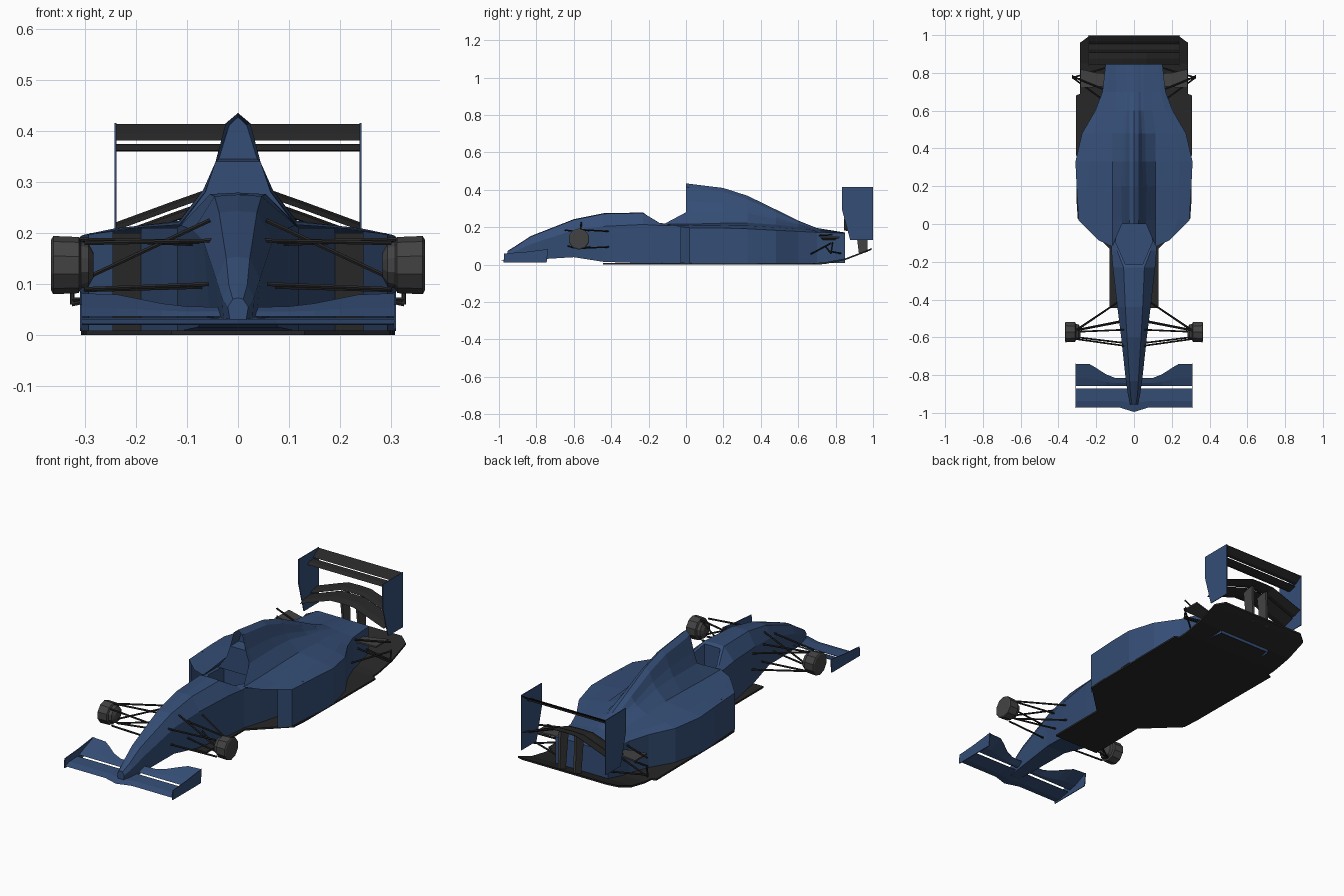
import bpy, bmesh, math
from mathutils import Vector

if "Cube" in bpy.data.objects:
    bpy.data.objects.remove(bpy.data.objects["Cube"])


def material(name, rgb):
    m = bpy.data.materials.new(name)
    m.diffuse_color = (*rgb, 1)
    m.use_nodes = True
    m.node_tree.nodes["Principled BSDF"].inputs["Base Color"].default_value = m.diffuse_color
    return m


BLUE = material("blue_paint", (0.035, 0.075, 0.18))
BLACK = material("carbon_black", (0.02, 0.02, 0.02))
GREY = material("dark_grey", (0.055, 0.055, 0.055))


def finish(name, bm, mat, mirror=False):
    bmesh.ops.remove_doubles(bm, verts=bm.verts, dist=1e-5)
    bmesh.ops.recalc_face_normals(bm, faces=bm.faces)
    me = bpy.data.meshes.new(name)
    bm.to_mesh(me)
    bm.free()
    me.materials.append(mat)
    ob = bpy.data.objects.new(name, me)
    bpy.context.collection.objects.link(ob)
    if mirror:
        mod = ob.modifiers.new("mirror", "MIRROR")
        mod.merge_threshold = 0.0005
    return ob


def skin(bm, rings, closed=True, caps=True):
    rows = [[bm.verts.new(p) for p in r] for r in rings]
    n = len(rows[0])
    for a, b in zip(rows, rows[1:]):
        for i in range(n if closed else n - 1):
            j = (i + 1) % n
            bm.faces.new((a[i], a[j], b[j], b[i]))
    if closed and caps:
        bm.faces.new(rows[0])
        bm.faces.new(rows[-1])
    return rows


def loft(name, rings, mat, mirror=False, closed=True):
    bm = bmesh.new()
    skin(bm, rings, closed)
    return finish(name, bm, mat, mirror)


def side_plate(name, yz, x0, x1, mat):
    return loft(name, [[(x, y, z) for y, z in yz] for x in (x0, x1)], mat, True)


def foil(x, y0, z0, y1, z1, t=0.008):
    # thin wing section from leading to trailing edge
    ym, zm = y0 + (y1 - y0) * 0.35, z0 + (z1 - z0) * 0.3
    return [(x, y0, z0), (x, ym, zm + t / 2), (x, y1, z1), (x, y1, z1 - 0.002), (x, ym, zm - t / 2)]


def rods(name, pairs, mat, r=0.0045):
    bm = bmesh.new()
    for p, q in pairs:
        p, q = Vector(p), Vector(q)
        rot = (q - p).to_track_quat('Z', 'Y')
        ring = [rot @ Vector((r * math.cos(a), r * math.sin(a), 0))
                for a in (k * math.pi / 3 for k in range(6))]
        skin(bm, [[p + v for v in ring], [q + v for v in ring]])
    return finish(name, bm, mat, True)


# Nose and cockpit tub: y, top z, top half width, shoulder width and z, bottom width and z
rings = []
for y, zt, wt, ws, zs, wb, zb in [
        (-.955, .07, .010, .020, .055, .016, .030), (-.91, .098, .018, .031, .072, .028, .022),
        (-.83, .150, .023, .043, .110, .036, .026), (-.60, .240, .037, .068, .185, .055, .040),
        (-.44, .272, .046, .088, .205, .080, .015), (-.23, .276, .055, .112, .215, .112, .008),
        (-.14, .222, .090, .120, .210, .120, .008), (.03, .216, .090, .120, .210, .120, .008)]:
    h = [(wt, zt), (ws, zs), (wb, zb)]
    crown = zt + (0.003 if y < -.2 else 0)
    rings.append([(0, y, crown)] + [(x, y, z) for x, z in h] + [(-x, y, z) for x, z in reversed(h)])
tub = loft("nose_and_cockpit", rings, BLUE)

# Cockpit opening
plan = [(-.045, -.215), (.045, -.215), (.095, -.10), (.095, .02), (-.095, .02), (-.095, -.10)]
cutter = loft("cockpit_cutter", [[(x, y, z) for x, y in plan] for z in (.07, .5)], BLUE)
cutter.hide_render = True
cutter.hide_viewport = True
cut = tub.modifiers.new("opening", "BOOLEAN")
cut.object, cut.operation, cut.solver = cutter, 'DIFFERENCE', 'EXACT'

# Engine cover flowing into sidepods: y, ridge z, mid x and z, base z, side x, shoulder z
bm = bmesh.new()
rings = []
for y, zt, xm, zm, za, w, zc in [
        (.0, .435, .064, .280, .216, 0, 0), (.02, .432, .065, .280, .217, .293, .197),
        (.20, .410, .068, .285, .222, .304, .196), (.33, .368, .062, .275, .224, .310, .192),
        (.48, .295, .060, .240, .214, .275, .184), (.60, .236, .050, .214, .200, .205, .178),
        (.70, .196, .050, .188, .182, .167, .173), (.85, .172, .050, .171, .171, .150, .168)]:
    f = min(1, (zt - .16) / .2)
    r = (.024, zt - .02 * f)
    q = ((r[0] + xm) / 2, (r[1] + zm) / 2 - .008 * f)
    a = .115 if y < .5 else .095
    row = [(0, y, zt), (r[0], y, r[1]), (q[0], y, q[1]), (xm, y, zm), (a, y, za)]
    if w:
        row += [(a + (w - a) * .65, y, za * .45 + zc * .55 + .002), (w, y, zc), (w, y, .008)]
    else:   # swept front edge of the sidepod roof and its outer lip
        row[4] = (a, -.12, za)
        row += [(.19, -.085, .211), (.245, -.03, .203), (.245, -.03, .008)]
    rings.append(row)
rows = skin(bm, rings, closed=False)
end = rows[-1]
bm.faces.new(end + [bm.verts.new((0, .85, .008))])
finish("engine_cover_and_sidepods", bm, BLUE, True)

# Airbox front with a recessed intake
bm = bmesh.new()
half = [Vector(p) for p in rings[0][1:4]] + [Vector((.115, 0, .212))]
L = [bm.verts.new((-p.x, 0, p.z)) for p in half]
R = [bm.verts.new(p) for p in half]
intake = bm.faces.new([bm.verts.new((0, 0, .435)), R[0], R[1], L[1], L[0]])
for i in (1, 2):
    bm.faces.new((L[i], R[i], R[i + 1], L[i + 1]))
bmesh.ops.recalc_face_normals(bm, faces=bm.faces)
bmesh.ops.inset_individual(bm, faces=[intake], thickness=.008, depth=0)
bmesh.ops.translate(bm, verts=intake.verts, vec=(0, .06, 0))
finish("airbox_front", bm, BLUE)

# Inner wall of the side intake and the radiator behind it
loft("intake_wall", [[(x, y, z) for z in (.008, .21)] for x, y in ((.118, -.13), (.15, -.03), (.19, .12))],
     BLUE, True, closed=False)
loft("radiator", [[(x, .12, z) for z in (.008, .2)] for x in (.11, .29)], BLACK, True, closed=False)

# Flat floor rising into the diffuser: y, half width, z
loft("floor", [[(-w, y, z), (w, y, z), (w, y, z + .009), (-w, y, z + .009)] for y, w, z in [
    (-.445, .13, 0), (-.13, .13, 0), (.03, .298, 0), (.12, .304, 0), (.68, .308, 0), (.69, .285, 0),
    (.74, .285, .003), (.85, .285, .024), (.96, .285, .066), (.993, .24, .08)]], BLACK)

# Front wing: main plane, flap and end plates
loft("front_wing_main", [foil(x, y, .022, -.87, .034, .012)
                         for x, y in ((0, -.995), (.075, -.972), (.308, -.972))], BLUE, True)
loft("front_wing_flap", [foil(x, -.857, .036, y, z) for x, y, z in (
    (0, -.815, .054), (.10, -.815, .056), (.15, -.795, .062), (.20, -.762, .072),
    (.235, -.742, .079), (.308, -.740, .082))], BLUE, True)
side_plate("front_wing_endplate", [(-.975, .012), (-.745, .012), (-.738, .083), (-.86, .068), (-.972, .06)],
           .306, .310, BLUE)

# Rear wing: end plates, upper elements, arched lower elements, pillars
side_plate("rear_wing_endplate", [(.835, .415), (1, .415), (1, .132), (.878, .132), (.835, .29)],
           .238, .242, BLUE)
for name, sec in (("rear_wing_main", (.905, .362, .955, .374, .012)),
                  ("rear_wing_flap", (.952, .381, .998, .413, .008))):
    loft(name, [foil(x, *sec) for x in (-.239, .239)], BLACK)
arch = [(0, .282), (.065, .280), (.13, .257), (.239, .217)]
loft("lower_wing_main", [foil(x, .845, z - .035, .935, z - .018, .014) for x, z in arch], BLACK, True)
loft("lower_wing_flap", [foil(x, .928, z - .012, .992, z + .004, .01) for x, z in arch], BLACK, True)
side_plate("rear_wing_pillar", [(.925, .055), (.972, .07), (.965, .265), (.90, .255)], .038, .050, GREY)

# Front wheel hubs, turned around the axle
bm = bmesh.new()
skin(bm, [[(x, -.572 + r * math.cos(a), .137 + r * math.sin(a))
           for a in ((k + .5) * math.pi / 5 for k in range(10))]
          for x, r in ((.283, .024), (.293, .042), (.308, .046), (.312, .055), (.362, .057), (.366, .05))])
finish("front_hub", bm, GREY, True)

# Front suspension arms, track rod and push rod
rods("front_suspension", [
    ((.312, -.565, .187), (.05, -.515, .182)), ((.312, -.565, .187), (.08, -.41, .178)),
    ((.30, -.56, .088), (.05, -.51, .095)), ((.30, -.56, .088), (.08, -.41, .095)),
    ((.30, -.61, .18), (.05, -.645, .185)), ((.30, -.60, .09), (.05, -.63, .10)),
    ((.29, -.57, .115), (.055, -.56, .225))], BLACK)

# Rear suspension: broad upper arm and thin rods
loft("rear_upper_arm", [[(x, y0, z), (x, y1, z), (x, y1, z - .008), (x, y0, z - .008)]
                        for x, y0, y1, z in ((.12, .735, .795, .135), (.20, .725, .80, .145), (.283, .72, .82, .15))],
     GREY, True)
rods("rear_suspension", [
    ((.14, .64, .042), (.325, .775, .115)), ((.14, .83, .06), (.325, .775, .07)),
    ((.13, .70, .155), (.325, .78, .16)), ((.13, .74, .105), (.325, .775, .06)),
    ((.325, .775, .06), (.325, .785, .12))], BLACK)
